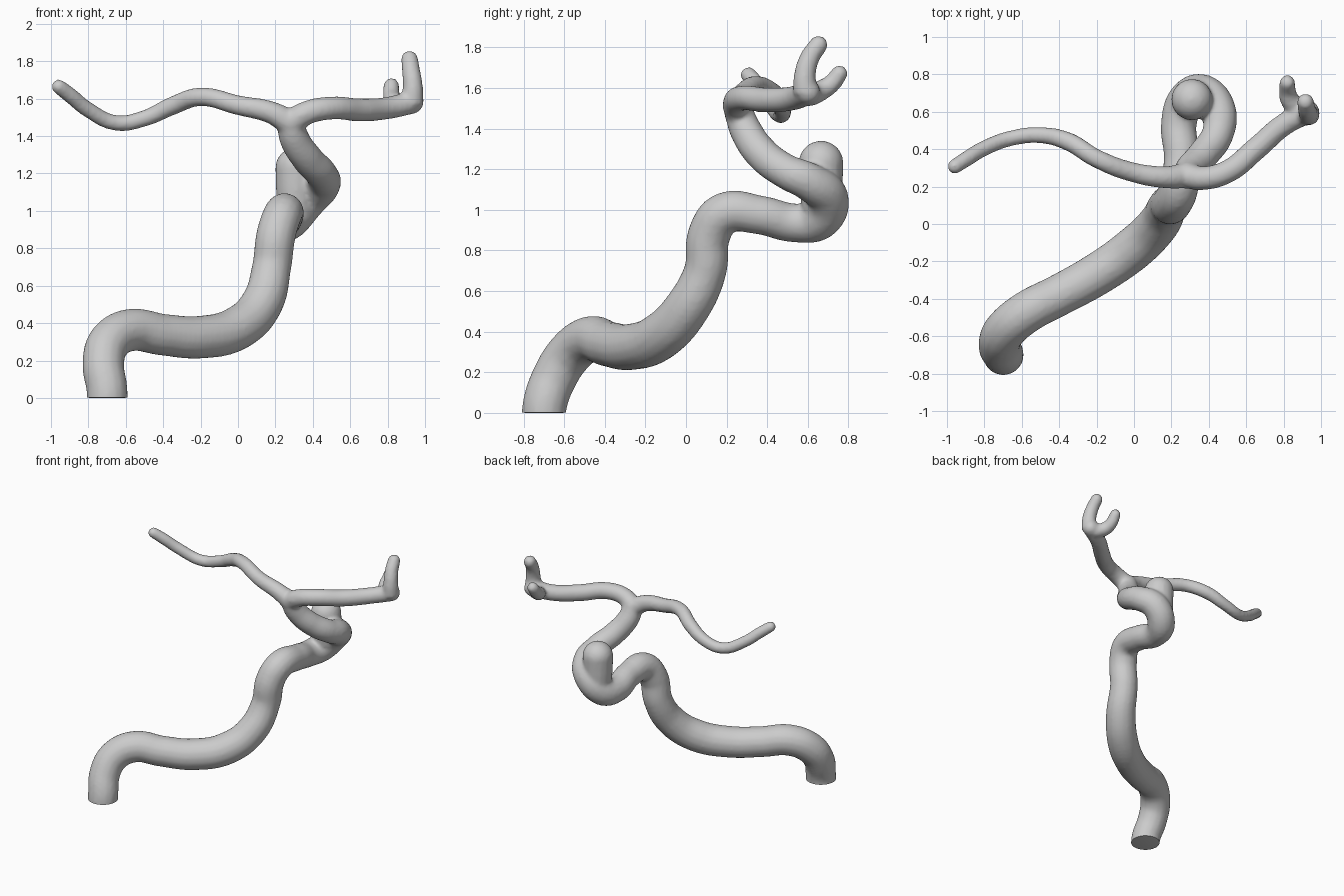
import bpy, bmesh

if "Cube" in bpy.data.objects:
    bpy.data.objects.remove(bpy.data.objects["Cube"])

# Vessel centre lines: (x, y, z, radius)
TRUNK = [(-.70, -.70, -.06, .108), (-.70, -.695, .04, .110), (-.72, -.645, .18, .112), (-.69, -.57, .295, .114),
         (-.58, -.475, .362, .114), (-.40, -.38, .338, .112), (-.20, -.27, .325, .115),
         (0, -.13, .375, .118), (.13, .0, .51, .113), (.18, .095, .70, .105), (.205, .115, .88, .106),
         (.24, .19, .982, .104), (.255, .36, .975, .096), (.24, .54, .935, .096),
         (.28, .655, .955, .105), (.37, .695, 1.06, .105), (.45, .61, 1.135, .095),
         (.45, .49, 1.19, .086), (.37, .37, 1.28, .084), (.30, .295, 1.39, .080),
         (.28, .26, 1.48, .072)]
SAC = [(.31, .67, 1.0, .10), (.31, .665, 1.12, .108), (.31, .665, 1.23, .111)]
LEFT = [(.28, .26, 1.47, .07), (.18, .25, 1.525, .06), (0, .275, 1.565, .053),
        (-.2, .35, 1.61, .050), (-.35, .44, 1.562, .050), (-.5, .475, 1.495, .044),
        (-.65, .46, 1.47, .042), (-.8, .405, 1.54, .042), (-.9, .345, 1.62, .042),
        (-.958, .308, 1.664, .040)]
RIGHT = [(.28, .26, 1.47, .07), (.37, .245, 1.525, .064), (.5, .28, 1.55, .062),
         (.65, .40, 1.54, .062), (.8, .53, 1.55, .060), (.93, .60, 1.58, .062)]
UPPER_TIP = [(.93, .59, 1.575, .064), (.935, .585, 1.66, .054), (.925, .61, 1.75, .049),
             (.917, .652, 1.812, .046)]
BACK_TIP = [(.90, .60, 1.56, .056), (.835, .66, 1.585, .052), (.82, .715, 1.62, .046),
            (.82, .755, 1.67, .042)]


def tube(bm, path, round_end=True):
    """Sweep a circle of changing radius along a smooth path."""
    cu = bpy.data.curves.new("path", 'CURVE')
    cu.dimensions = '3D'
    cu.bevel_depth = 1.0
    cu.bevel_resolution = 6
    cu.use_fill_caps = True
    cu.resolution_u = 8
    sp = cu.splines.new('BEZIER')
    sp.bezier_points.add(len(path) - 1)
    for p, (x, y, z, r) in zip(sp.bezier_points, path):
        p.co = (x, y, z)
        p.radius = r
        p.handle_left_type = p.handle_right_type = 'AUTO'
    ob = bpy.data.objects.new("path", cu)
    bpy.context.collection.objects.link(ob)
    bpy.context.view_layer.update()
    me = bpy.data.meshes.new_from_object(ob.evaluated_get(bpy.context.evaluated_depsgraph_get()))
    bm.from_mesh(me)
    bpy.data.objects.remove(ob)
    bpy.data.curves.remove(cu)
    bpy.data.meshes.remove(me)
    # rounded tip
    if round_end:
        x, y, z, r = path[-1]
        new = bmesh.ops.create_icosphere(bm, subdivisions=3, radius=r)["verts"]
        bmesh.ops.translate(bm, verts=new, vec=(x, y, z))


# Gather all the tubes in one mesh
bm = bmesh.new()
for path in (TRUNK, SAC, LEFT, RIGHT, UPPER_TIP, BACK_TIP):
    tube(bm, path)
bmesh.ops.remove_doubles(bm, verts=bm.verts, dist=1e-5)
bmesh.ops.recalc_face_normals(bm, faces=bm.faces)
raw = bpy.data.meshes.new("raw")
bm.to_mesh(raw)
bm.free()

# Fuse them into a single skin with soft junctions
vessel = bpy.data.objects.new("branching_vessel", raw)
bpy.context.collection.objects.link(vessel)
fuse = vessel.modifiers.new("fuse", 'REMESH')
fuse.mode = 'VOXEL'
fuse.voxel_size = 0.013
soft = vessel.modifiers.new("soften", 'SMOOTH')
soft.factor = 0.5
soft.iterations = 6
bpy.context.view_layer.update()
skin = bpy.data.meshes.new_from_object(vessel.evaluated_get(bpy.context.evaluated_depsgraph_get()))
vessel.modifiers.clear()
vessel.data = skin

# Flat cut at the foot
bm = bmesh.new()
bm.from_mesh(skin)
bmesh.ops.bisect_plane(bm, geom=bm.verts[:] + bm.edges[:] + bm.faces[:],
                       plane_co=(0, 0, 0.003), plane_no=(0, 0, 1), clear_inner=True)
rim = [e for e in bm.edges if e.is_boundary]
cap = bmesh.ops.edgeloop_fill(bm, edges=rim)["faces"]
bmesh.ops.inset_region(bm, faces=cap, thickness=0.015, depth=0)
for f in cap:
    for v in f.verts:
        v.co.z = 0
bmesh.ops.recalc_face_normals(bm, faces=bm.faces)
bm.to_mesh(skin)
bm.free()

# Colour and shading
grey = bpy.data.materials.new("light_grey")
grey.diffuse_color = (0.6, 0.6, 0.6, 1)
grey.use_nodes = True
grey.node_tree.nodes["Principled BSDF"].inputs["Base Color"].default_value = grey.diffuse_color
skin.materials.clear()
skin.materials.append(grey)
bpy.context.view_layer.objects.active = vessel
vessel.select_set(True)
bpy.ops.object.shade_smooth_by_angle(angle=0.9)
